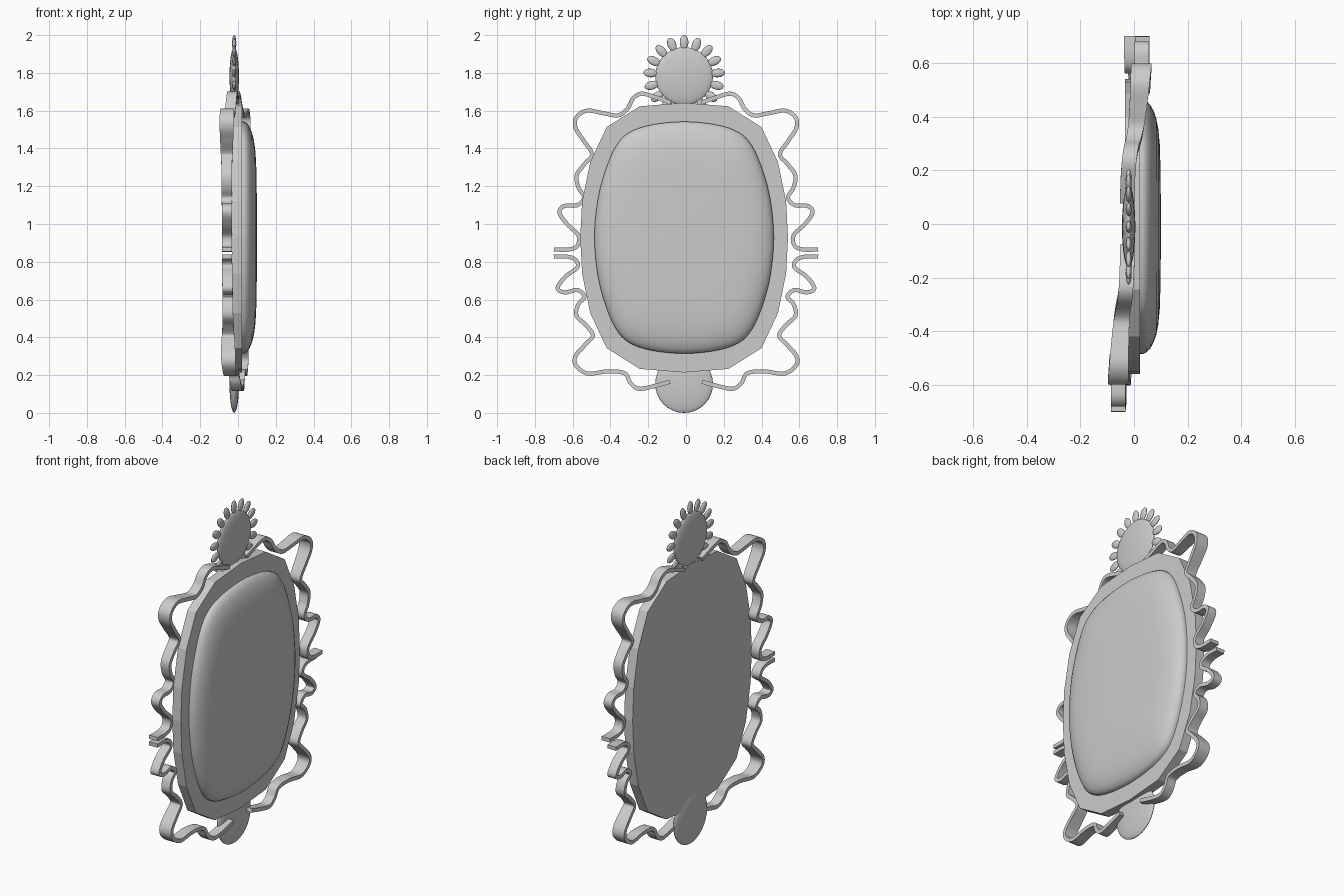
import bpy, bmesh, math
from mathutils import Vector

if "Cube" in bpy.data.objects:
    bpy.data.objects.remove(bpy.data.objects["Cube"])

CY, CZ = -0.01, 0.928   # centre of the plate and cushion


def finish(name, bm, angle=35):
    bmesh.ops.recalc_face_normals(bm, faces=bm.faces[:])
    me = bpy.data.meshes.new(name)
    bm.to_mesh(me)
    bm.free()
    ob = bpy.data.objects.new(name, me)
    bpy.context.collection.objects.link(ob)
    bpy.ops.object.select_all(action='DESELECT')
    ob.select_set(True)
    bpy.context.view_layer.objects.active = ob
    if angle:
        bpy.ops.object.shade_smooth_by_angle(angle=math.radians(angle))
    return ob


def spline(pts, steps, closed=False):
    """Catmull-Rom curve through the points."""
    p = [Vector(q) for q in pts]
    n = len(p)
    get = (lambda i: p[i % n]) if closed else (lambda i: p[max(0, min(n - 1, i))])
    out = []
    for i in range(n if closed else n - 1):
        a, b, c, d = (get(i + k) for k in (-1, 0, 1, 2))
        for s in range(steps):
            t = s / steps
            out.append(0.5 * (2 * b + (c - a) * t + (2 * a - 5 * b + 4 * c - d) * t ** 2
                              + (3 * b - a - 3 * c + d) * t ** 3))
    if not closed:
        out.append(p[-1])
    return out


def full_loop(q):
    """Mirror a quadrant (side to top) into a closed outline."""
    half = q + [(-y, z) for y, z in q[-2::-1]]
    return half + [(y, -z) for y, z in half[-2:0:-1]]


def loft(bm, rings, cap_start=True, cap_end=True):
    rows = [[bm.verts.new(v) for v in r] for r in rings]
    n = len(rows[0])
    for a, b in zip(rows, rows[1:]):
        for i in range(n):
            j = (i + 1) % n
            bm.faces.new((a[i], a[j], b[j], b[i]))
    if cap_start:
        bm.faces.new(rows[0])
    if cap_end:
        bm.faces.new(rows[-1])


# faceted backing plate
outline = full_loop([(.55, 0), (.54, .19), (.497, .40), (.41, .585), (.235, .695), (0, .714)])
bm = bmesh.new()
loft(bm, [[(x, CY + y, CZ + z) for y, z in outline] for x in (-.033, .022)])
finish("backing_plate", bm, 0)

# smooth pillow-shaped cushion
outline = spline(full_loop([(.475, 0), (.457, .2), (.415, .36), (.36, .485),
                            (.29, .557), (.17, .598), (0, .614)]), 4, True)
profile = [(1, .01), (1, .034), (.985, .048), (.955, .061), (.91, .073), (.85, .083),
           (.77, .0905), (.65, .096), (.45, .099), (.2, .1), (.04, .1)]
bm = bmesh.new()
loft(bm, [[(x, CY + s * v.x, CZ + s * v.y) for v in outline] for s, x in profile])
finish("cushion", bm, 50)


# flattened discs and petals
def ellipsoid(name, loc, scale, rot=0, u=32, v=16):
    bm = bmesh.new()
    bmesh.ops.create_uvsphere(bm, u_segments=u, v_segments=v, radius=1)
    ob = finish(name, bm, 60)
    ob.location, ob.scale, ob.rotation_euler = loc, scale, (rot, 0, 0)
    return ob


FZ = 1.783
ellipsoid("flower_centre", (-.02, CY, FZ), (.025, .153, .153))
ellipsoid("bottom_disc", (-.02, CY, .153), (.025, .153, .153))
for k in range(17):
    a = 2 * math.pi * k / 17
    ellipsoid("petal", (-.02, CY - .179 * math.sin(a), FZ + .179 * math.cos(a)),
              (.011, .023, .038), a, 16, 8)

# wavy ribbons: (y, z) paths from the disc to the side tip
UPPER = [(.08, 1.642), (.165, 1.672), (.235, 1.69), (.28, 1.665), (.31, 1.61), (.36, 1.575),
         (.44, 1.587), (.525, 1.60), (.58, 1.565), (.585, 1.51), (.545, 1.445), (.497, 1.37),
         (.535, 1.32), (.578, 1.26), (.57, 1.195), (.54, 1.14), (.575, 1.10), (.645, 1.095),
         (.67, 1.06), (.63, 1.0), (.57, .94), (.575, .885), (.62, .865), (.70, .865)]
LOWER = [(.085, .165), (.175, .14), (.25, .128), (.295, .16), (.325, .21), (.415, .22),
         (.52, .208), (.582, .25), (.585, .30), (.535, .36), (.493, .41), (.53, .465),
         (.58, .515), (.57, .575), (.537, .615), (.575, .65), (.64, .638), (.68, .66),
         (.64, .72), (.575, .77), (.585, .81), (.63, .827), (.70, .827)]


def ribbon(name, path, side, xs):
    """xs = x offset at the start, at the corner and at the tip."""
    c = spline([(side * y, z) for y, z in path], 6)
    bm = bmesh.new()
    rings = []
    for i, p in enumerate(c):
        t = c[min(i + 1, len(c) - 1)] - c[max(i - 1, 0)]
        n = Vector((-t.y, t.x)).normalized() * .011
        f = i / (len(c) - 1)
        g = f / .38 if f < .38 else (f - .38) / .62
        a, b = (xs[0], xs[1]) if f < .38 else (xs[1], xs[2])
        x = a + (b - a) * g * g * (3 - 2 * g)
        w = .027 + .011 * math.exp(-((f - .36) / .12) ** 2)
        rings.append([(x + dx * w, p.x + s * n.x, p.y + s * n.y)
                      for dx, s in ((-1, -1), (1, -1), (1, 1), (-1, 1))])
    loft(bm, rings)
    finish(name, bm, 40)


ribbon("upper_ribbon_right", UPPER, 1, (-.025, .028, .03))
ribbon("upper_ribbon_left", UPPER, -1, (-.025, -.06, -.058))
ribbon("lower_ribbon_right", LOWER, 1, (.003, .018, -.01))
ribbon("lower_ribbon_left", LOWER, -1, (.003, -.052, -.058))
